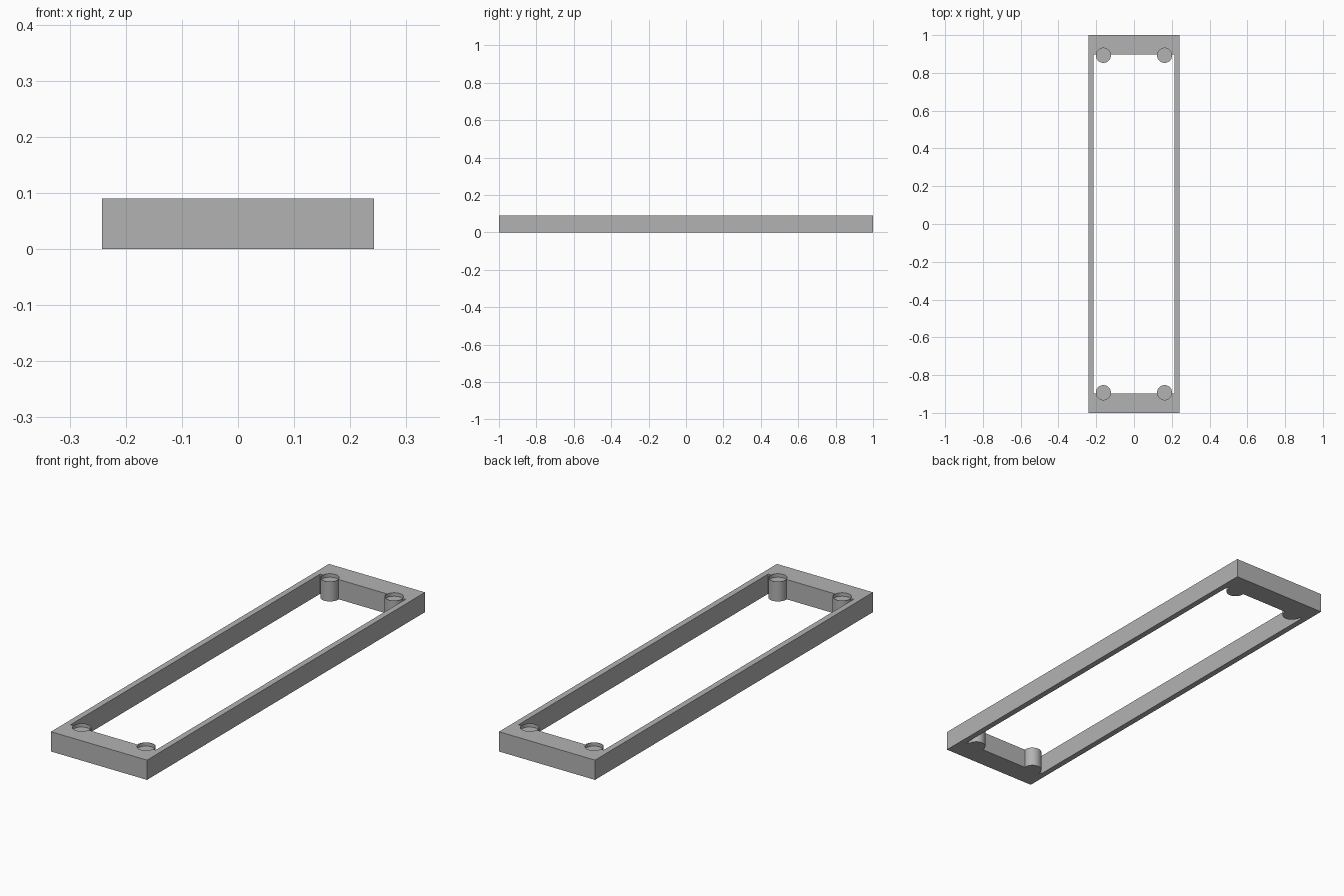
import bpy
import bmesh
import math
from mathutils import Matrix

cube = bpy.data.objects.get("Cube")
if cube:
    bpy.data.objects.remove(cube, do_unlink=True)

WIDTH, LENGTH, HEIGHT = 0.484, 2.0, 0.09
INNER_WIDTH, INNER_LENGTH = 0.43, 1.796
POST_X, POST_Y, RADIUS = 0.162, 0.893, 0.04
WALL, RECESS, SIDES = 0.002, 0.016, 48

grey = bpy.data.materials.new("plain_grey")
grey.use_nodes = True
grey.diffuse_color = (0.45, 0.45, 0.45, 1)
grey.node_tree.nodes["Principled BSDF"].inputs["Base Color"].default_value = grey.diffuse_color


def add_object(name, bm):
    bmesh.ops.recalc_face_normals(bm, faces=bm.faces)
    mesh = bpy.data.meshes.new(name)
    bm.to_mesh(mesh)
    bm.free()
    mesh.materials.append(grey)
    obj = bpy.data.objects.new(name, mesh)
    bpy.context.collection.objects.link(obj)
    return obj


def box(name, width, length, height):
    bm = bmesh.new()
    bmesh.ops.create_cube(bm, size=1, matrix=Matrix.Translation((0, 0, HEIGHT / 2))
                          @ Matrix.Diagonal((width, length, height, 1)))
    return add_object(name, bm)


def lathe(name, profile):
    bm = bmesh.new()
    verts = [bm.verts.new((r, 0, z)) for r, z in profile]
    edges = [bm.edges.new(pair) for pair in zip(verts, verts[1:])]
    bmesh.ops.spin(bm, geom=verts + edges, axis=(0, 0, 1), cent=(0, 0, 0),
                   angle=math.tau, steps=SIDES)
    bmesh.ops.remove_doubles(bm, verts=bm.verts, dist=0.00001)
    return add_object(name, bm)


def cut(target, cutter):
    mod = target.modifiers.new("cut", 'BOOLEAN')
    mod.operation, mod.solver, mod.object = 'DIFFERENCE', 'EXACT', cutter
    bpy.ops.object.select_all(action='DESELECT')
    bpy.context.view_layer.objects.active = target
    target.select_set(True)
    bpy.ops.object.modifier_apply(modifier=mod.name)
    bpy.data.objects.remove(cutter, do_unlink=True)


# Rectangular frame with a long opening
frame = box("frame", WIDTH, LENGTH, HEIGHT)
cut(frame, box("opening_cutter", INNER_WIDTH, INNER_LENGTH, HEIGHT * 2))

# Corner posts, each with a shallow round recess in its top
floor = HEIGHT - RECESS
inner = RADIUS - WALL
for end, y in (("front", -POST_Y), ("back", POST_Y)):
    for side, x in (("right", -POST_X), ("left", POST_X)):
        bore = lathe("bore_cutter", [(0, floor), (inner, floor),
                                     (inner, HEIGHT * 2), (0, HEIGHT * 2)])
        bore.location = (x, y, 0)
        bpy.context.view_layer.update()
        cut(frame, bore)
        post = lathe(f"{end}_{side}_post", [(0, 0), (RADIUS, 0), (RADIUS, HEIGHT),
                                            (inner, HEIGHT), (inner, floor), (0, floor)])
        post.location = (x, y, 0)
        bpy.ops.object.select_all(action='DESELECT')
        bpy.context.view_layer.objects.active = post
        post.select_set(True)
        bpy.ops.object.shade_smooth_by_angle(angle=math.radians(30))
